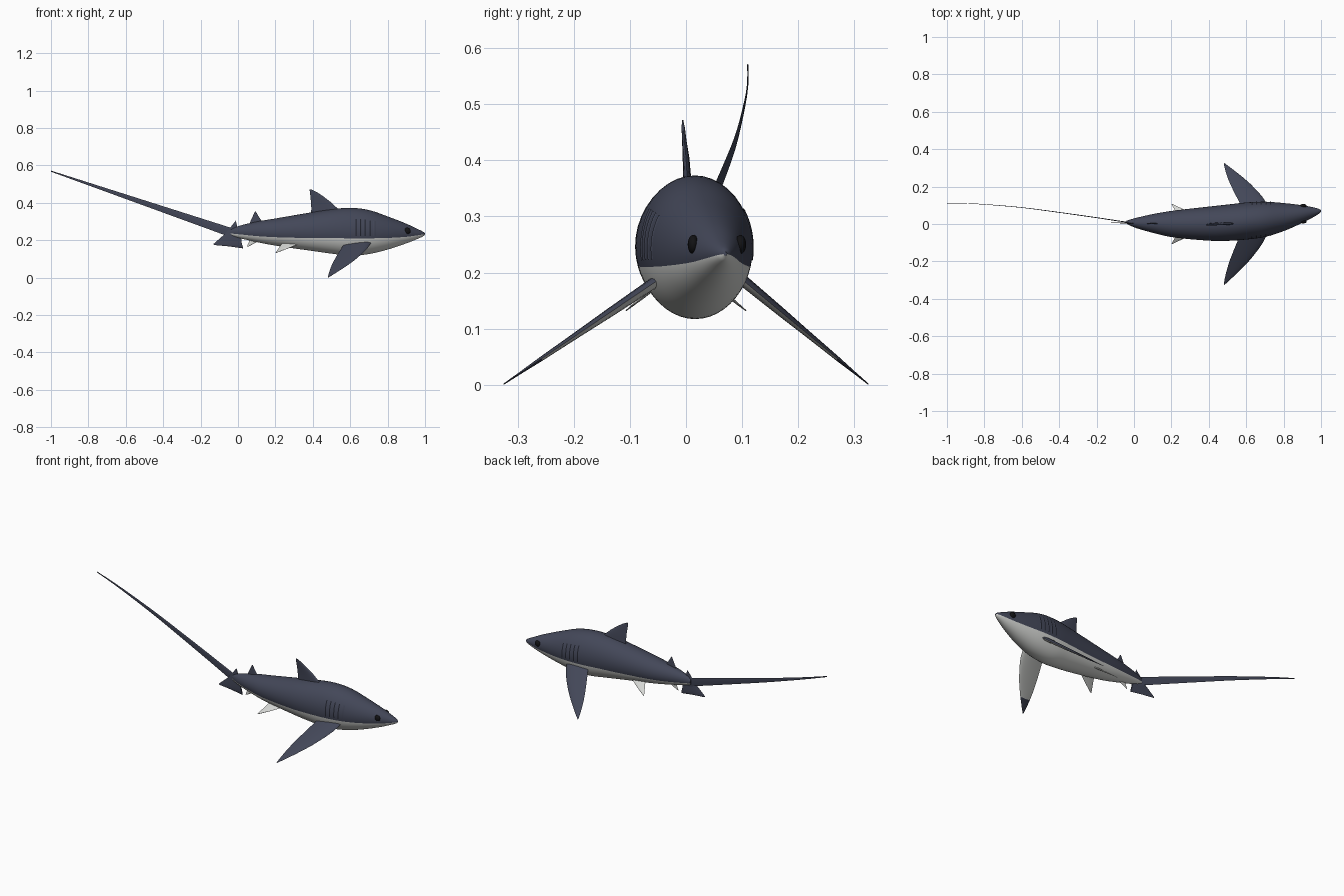
import bpy, bmesh, math
from mathutils import Vector as V

if "Cube" in bpy.data.objects:
    bpy.data.objects.remove(bpy.data.objects["Cube"])


def material(name, rgb):
    m = bpy.data.materials.new(name)
    m.diffuse_color = (*rgb, 1)
    m.use_nodes = True
    m.node_tree.nodes["Principled BSDF"].inputs["Base Color"].default_value = m.diffuse_color
    return m


SLATE = material("slate back", (0.056, 0.063, 0.098))
PALE = material("pale belly", (0.66, 0.67, 0.65))
BLACK = material("eye black", (0.006, 0.006, 0.007))


def finish(name, bm, mats, angle=50):
    bmesh.ops.recalc_face_normals(bm, faces=bm.faces)
    me = bpy.data.meshes.new(name)
    bm.to_mesh(me)
    bm.free()
    for m in mats:
        me.materials.append(m)
    ob = bpy.data.objects.new(name, me)
    bpy.context.collection.objects.link(ob)
    bpy.ops.object.select_all(action='DESELECT')
    ob.select_set(True)
    bpy.context.view_layer.objects.active = ob
    bpy.ops.object.shade_smooth_by_angle(angle=math.radians(angle))
    return ob


def loft(name, rings, mats, rule=lambda i, j: 0, angle=50):
    """Skin closed rings of points; rule(ring, side) picks the material."""
    bm = bmesh.new()
    vs = [[bm.verts.new(p) for p in r] for r in rings]
    n = len(rings[0])
    for i in range(len(rings) - 1):
        for j in range(n):
            k = (j + 1) % n
            f = bm.faces.new((vs[i][j], vs[i][k], vs[i + 1][k], vs[i + 1][j]))
            f.material_index = rule(i, j)
    bm.faces.new(vs[0])
    bm.faces.new(vs[-1])
    return finish(name, bm, mats, angle)


def curve(table, x, col):
    """Smooth interpolation of one column of a station table."""
    def slope(i):
        a, b = table[max(i - 1, 0)], table[min(i + 1, len(table) - 1)]
        return (b[col] - a[col]) / (b[0] - a[0])
    i = max(k for k in range(len(table) - 1) if table[k][0] <= x or k == 0)
    a, b = table[i], table[i + 1]
    h = b[0] - a[0]
    t = (x - a[0]) / h
    return ((2*t**3 - 3*t*t + 1) * a[col] + (t**3 - 2*t*t + t) * h * slope(i)
            + (3*t*t - 2*t**3) * b[col] + (t**3 - t*t) * h * slope(i + 1))


# Body stations: x, top z, bottom z, centre y, half width, colour line z
BODY = [(-0.04, .258, .226, .010, .008, .236), (0.0, .275, .213, .006, .024, .232),
        (0.1, .299, .190, .003, .050, .222), (0.2, .316, .171, .000, .070, .216),
        (0.4, .350, .142, .002, .091, .211), (0.5, .365, .128, .007, .097, .211),
        (0.6, .373, .117, .016, .099, .210), (0.7, .361, .126, .025, .094, .210),
        (0.8, .327, .150, .037, .075, .212), (0.9, .288, .183, .053, .047, .218),
        (0.96, .260, .207, .063, .026, .226), (0.99, .245, .221, .068, .012, .231),
        (1.0, .237, .230, .070, .003, .233)]


def skin(x, a, grow=1.0):
    """Point on the body at station x and angle a (0 = +y side, pi/2 = top)."""
    top, bot, cy, w = (curve(BODY, x, c) for c in (1, 2, 3, 4))
    return V((x, cy + w * grow * math.cos(a),
              (top + bot) / 2 + (top - bot) / 2 * grow * math.sin(a)))


# Body: ring vertices sit on the colour line, so the belly edge is clean
UP, LOW, RINGS = 24, 20, 64
rings = []
for i in range(RINGS + 1):
    x = -0.04 + 1.04 * math.sin(math.pi / 2 * i / RINGS)
    top, bot, line = (curve(BODY, x, c) for c in (1, 2, 5))
    s = (line - (top + bot) / 2) / ((top - bot) / 2)
    a0 = math.asin(max(-.9, min(.9, s)))
    angs = [a0 + (math.pi - 2 * a0) * k / UP for k in range(UP)]
    angs += [math.pi - a0 + (math.pi + 2 * a0) * k / LOW for k in range(LOW)]
    rings.append([skin(x, a) for a in angs])
loft("body", rings, [SLATE, PALE], lambda i, j: int(j >= UP))

K = 8  # chord steps of each fin section


def fin(name, sections, normal, mats, rule=lambda i, j: 0):
    """Sections are (leading point, trailing point, half thickness)."""
    normal = V(normal).normalized()
    out = []
    for lead, trail, th in sections:
        lead, trail = V(lead), V(trail)

        def p(u, side):
            return lead.lerp(trail, u) + normal * side * th * 2.6 * math.sqrt(u) * (1 - u)
        us = [(k / K) ** 1.5 for k in range(K + 1)]
        out.append([p(u, 1) for u in us] + [p(u, -1) for u in us[-2:0:-1]])
    return loft(name, out, mats, rule, 60)


# Dorsal fins: z, leading x, trailing x, y, half thickness
DORSAL = [(.325, .57, .39, .003, .008), (.37, .532, .392, .002, .007),
          (.405, .494, .390, 0, .006), (.435, .455, .387, -.003, .004),
          (.458, .420, .384, -.005, .003), (.472, .392, .383, -.006, .001)]
SECOND = [(.27, .15, .06, .002, .004), (.30, .128, .066, .002, .003),
          (.33, .108, .080, .002, .002), (.352, .096, .090, .002, .001)]
for name, rows in (("dorsal_fin", DORSAL), ("second_dorsal_fin", SECOND)):
    fin(name, [((a, y, z), (b, y, z), t) for z, a, b, y, t in rows], (0, 1, 0), [SLATE])

# Anal fin
fin("anal_fin", [((.12, .002, .21), (.06, .002, .21), .004),
                 ((.10, .002, .19), (.058, .002, .19), .003),
                 ((.056, .002, .166), (.048, .002, .166), .001)], (0, 1, 0), [PALE])

# Pectoral fins: span fraction, leading x, trailing x, half thickness
PECTORAL = [(-.08, .715, .575, .010), (0, .710, .570, .010), (.15, .692, .552, .009),
            (.30, .665, .535, .008), (.50, .622, .514, .006), (.62, .592, .503, .005),
            (.75, .557, .493, .004), (.90, .514, .484, .002), (1, .484, .480, .001)]
# Pelvic fins use the same layout
PELVIC = [(-.3, .335, .235, .004), (0, .320, .232, .004), (.5, .265, .216, .003),
          (1, .205, .200, .001)]
for side, tag in ((-1, "right"), (1, "left")):
    root, tip = V((0, .025 + side * .08, .183)), V((0, side * .325, .001))
    secs = []
    for t, a, b, th in PECTORAL:
        m = root.lerp(tip, t)
        secs.append(((a, m.y, m.z), (b, m.y, m.z), th))
    # pale underside with a dark tip
    fin("pectoral_fin_" + tag, secs, (0, side * .6, .8), [SLATE, PALE],
        lambda i, j: int(j >= K and i < 6))
    root, tip = V((0, side * .05, .178)), V((0, side * .107, .132))
    secs = []
    for t, a, b, th in PELVIC:
        m = root.lerp(tip, t)
        secs.append(((a, m.y, m.z), (b, m.y, m.z), th))
    fin("pelvic_fin_" + tag, secs, (0, side * .6, .8), [PALE])

# Long upper tail lobe, sweeping sideways: x, y
SWEEP = [(-1.0, .110), (-.9, .110), (-.8, .105), (-.6, .088), (-.4, .062),
         (-.2, .034), (-.04, .010), (.02, .004)]
secs = []
for i in range(21):
    x = .02 - 1.02 * i / 20
    y = curve(SWEEP, x, 1)
    t = (x + 1) / .96
    secs.append(((x, y, .572 - .305 * t), (x, y, .566 - .350 * t), .0025 - .0015 * i / 20))
fin("upper_tail_lobe", secs, (0, 1, 0), [SLATE])

# Short lower tail lobe
fin("lower_tail_lobe", [((.028, .004, .156), (-.012, .004, .304), .004),
                        ((-.05, .006, .167), (-.068, .006, .235), .003),
                        ((-.128, .008, .174), (-.131, .008, .180), .001)],
    (0, 1, 0), [SLATE])

# Eyes
for tag, y in (("right", .013), ("left", .097)):
    bm = bmesh.new()
    bmesh.ops.create_uvsphere(bm, u_segments=20, v_segments=12, radius=1)
    for v in bm.verts:
        v.co = V((.905 + .018 * v.co.x, y + .010 * v.co.y, .25 + .017 * v.co.z))
    finish("eye_" + tag, bm, [BLACK])

# Gill slits: thin raised strips on both flanks
bm = bmesh.new()
for side in (0, 1):
    for g in range(5):
        x = .63 + .025 * g
        rows = []
        for k in range(9):
            a = -.18 + .75 * k / 8
            a = math.pi - a if side else a
            rows.append([bm.verts.new(skin(x + dx, a, gr))
                         for dx, gr in ((-.005, 1.0), (0, 1.018), (.005, 1.0))])
        for p, q in zip(rows, rows[1:]):
            for c in (0, 1):
                bm.faces.new((p[c], p[c + 1], q[c + 1], q[c]))
finish("gill_slits", bm, [SLATE], 20)
